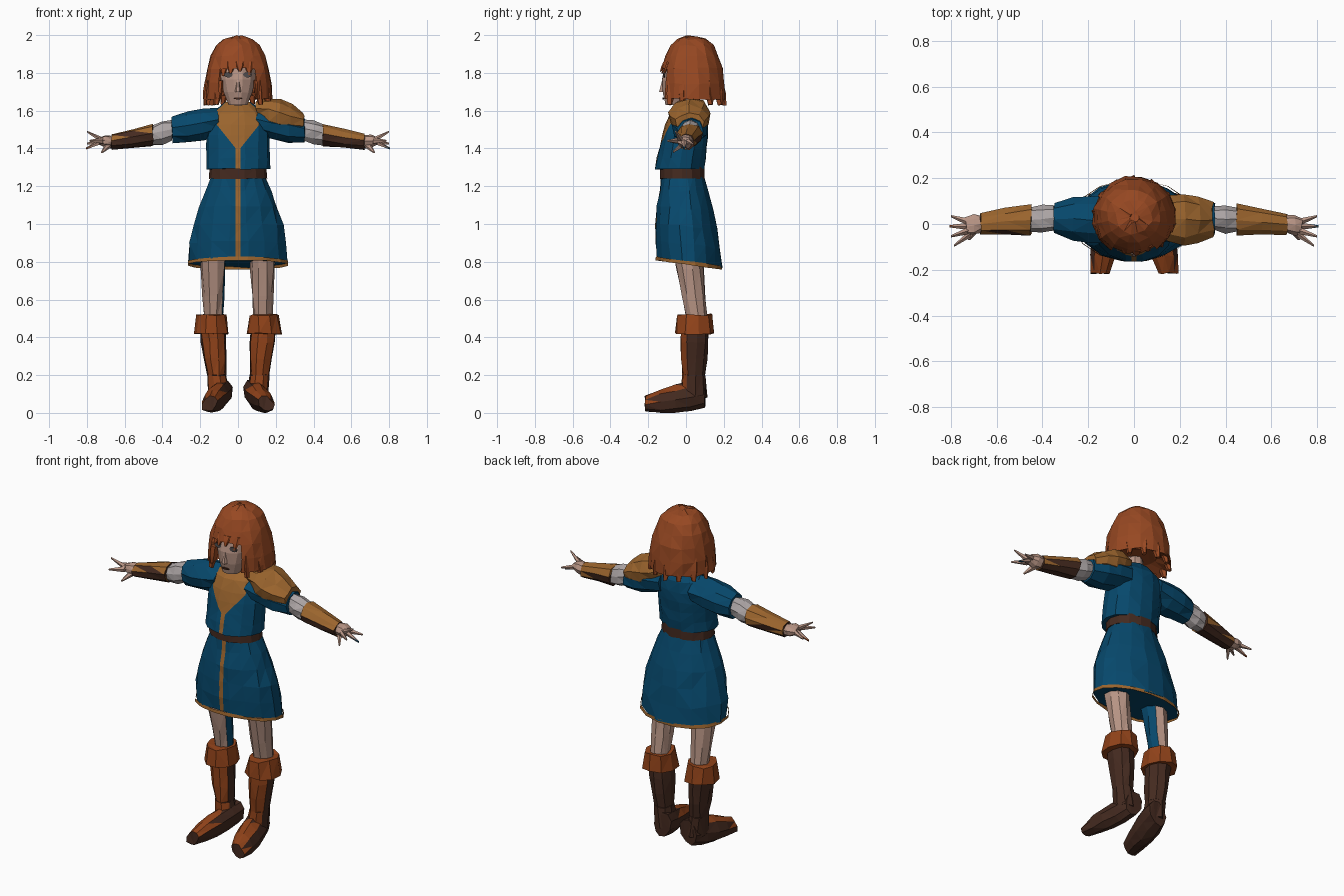
import bpy, bmesh, math, random
from mathutils import Vector

random.seed(4)
if "Cube" in bpy.data.objects:
    bpy.data.objects.remove(bpy.data.objects["Cube"])


def material(name, *rgb):
    mat = bpy.data.materials.new(name)
    mat.use_nodes = True
    mat.diffuse_color = (*rgb, 1)
    mat.node_tree.nodes["Principled BSDF"].inputs["Base Color"].default_value = (*rgb, 1)
    return mat


hair_red = material("auburn hair", .31, .065, .016)
blue = material("tunic blue", .002, .065, .15)
ochre = material("ochre trim", .33, .13, .027)
rust = material("rust leather", .28, .055, .01)
dark = material("dark leather", .058, .023, .014)
skin = material("skin", .48, .3, .235)
grey = material("undershirt grey", .42, .38, .38)
eye_grey = material("eye grey", .08, .07, .07)


def loft(name, axis, rings, mats, rule=None, sides=9, jitter=.004, mirror=False,
         warp=None, cuts=()):
    """Skin elliptical rings, each given as (centre, radius, second radius)."""
    bm = bmesh.new()
    first, second = [k for k in range(3) if k != axis]
    loops = []
    for centre, width, depth in rings:
        loop = []
        for i in range(sides):
            angle = math.tau * (i + .5) / sides - math.pi / 2
            co = Vector([c + random.uniform(-jitter, jitter) for c in centre])
            co[first] += width * math.cos(angle)
            co[second] += depth * math.sin(angle)
            loop.append(bm.verts.new(warp(co) if warp else co))
        loops.append(loop)
    for lower, upper in zip(loops, loops[1:]):
        for i in range(sides):
            j = (i + 1) % sides
            bm.faces.new((lower[i], lower[j], upper[j], upper[i]))
    bm.faces.new(loops[0])
    bm.faces.new(loops[-1])
    bmesh.ops.triangulate(bm, faces=bm.faces)
    for point, normal in cuts:
        bmesh.ops.bisect_plane(bm, geom=bm.verts[:] + bm.edges[:] + bm.faces[:],
                               plane_co=point, plane_no=normal)
    bmesh.ops.recalc_face_normals(bm, faces=bm.faces)
    # Colour faces by the rule; faces given None are removed
    if rule:
        removed = []
        for face in bm.faces:
            choice = rule(face.calc_center_median(), face.normal)
            if choice is None:
                removed.append(face)
            else:
                face.material_index = choice
        bmesh.ops.delete(bm, geom=removed, context="FACES")
    if mirror:
        for vert in bm.verts:
            vert.co.x = -vert.co.x
        bmesh.ops.reverse_faces(bm, faces=bm.faces)
    mesh = bpy.data.meshes.new(name)
    bm.to_mesh(mesh)
    bm.free()
    for mat in mats:
        mesh.materials.append(mat)
    bpy.context.collection.objects.link(bpy.data.objects.new(name, mesh))


def mix(pair, t):
    return pair[0] + (pair[1] - pair[0]) * t


def tube(name, start, end, width, depth, mats, rule=None, bulge=0, steps=2, **options):
    """Tapered tube between two points, swollen in the middle by the bulge."""
    start, end = Vector(start), Vector(end)
    span = [abs(c) for c in end - start]
    rings = []
    for i in range(steps + 1):
        t = i / steps
        swell = bulge * math.sin(math.pi * t)
        rings.append((start.lerp(end, t), mix(width, t) + swell, mix(depth, t) + swell))
    loft(name, span.index(max(span)), rings, mats, rule, **options)


def plate(name, x, y, z, width, height, mat, **options):
    """Thin oval plate facing the front."""
    tube(name, (x, y, z), (x, y + .008, z), (width, width), (height, height), [mat],
         steps=1, jitter=0, **options)


# Head and neck
tube("neck", (0, .02, 1.57), (0, 0, 1.7), (.05, .045), (.05, .05), [skin])
tube("head", (0, -.06, 1.63), (0, 0, 1.9), (.05, .08), (.05, .09), [skin],
     bulge=.03, steps=4, sides=12, jitter=.001)
tube("nose", (0, -.125, 1.7), (0, -.115, 1.78), (.016, .006), (.02, .008), [skin],
     sides=6, jitter=0)
plate("mouth", 0, -.124, 1.665, .025, .005, dark)


# Bobbed hair: a dome closed inside, open around the face
def face_opening(centre, normal):
    in_front = abs(centre.x) < .1 and centre.y < -.06
    return None if in_front and centre.z < 1.825 else 0


dome = [((0, .04, 1.7), .1, .1)]
for row in range(7):
    angle = math.radians(row * 14.5)
    radius = math.cos(angle) ** .7
    dome.append(((0, .032, 1.66 + .335 * math.sin(angle)), .182 * radius, .178 * radius))
loft("hair", 2, dome, [hair_red], face_opening, sides=16, jitter=.005)

# Pointed locks around the rim and flat ones over the brow
for i in range(11):
    angle = math.radians(i * 27.5 - 47)
    x, y = math.cos(angle), math.sin(angle)
    tube("hair_lock", (x * .15, y * .14 + .03, 1.76), (x * .172, y * .165 + .035, 1.63),
         (.028, .012), (.028, .012), [hair_red], sides=5, bulge=.005)
for x in (-.08, -.04, .01, .06):
    depth = x * x * 5
    tube("fringe_lock", (x * .9, depth - .112, 1.86), (x, depth - .135, 1.81 - abs(x) / 3),
         (.03, .006), (.008, .004), [hair_red], sides=5, bulge=.004, jitter=.001)


# Tunic top with an ochre open collar and front band
band = .012
collar_width = .11
collar_base = 1.4
collar_slope = .8


def collar(centre, normal):
    vee = (centre.z - collar_base) * collar_slope + band
    half = min(collar_width, max(band, vee))
    return int(centre.y < 0 and abs(centre.x) < half)


band_cuts, collar_cuts = [], []
for s in (-1, 1):
    band_cuts.append(((s * band, 0, 0), (1, 0, 0)))
    collar_cuts.append(((s * collar_width, 0, 0), (1, 0, 0)))
    collar_cuts.append(((s * band, 0, collar_base), (s, 0, -collar_slope)))

torso = []
for row in range(7):
    t = row / 6
    shoulder_slope = 1 - .6 * t ** 8
    torso.append(((0, .06 * t - .035, mix((1.29, 1.645), t)),
                  .17 * shoulder_slope, (.135 - .025 * t) * shoulder_slope))
loft("tunic_top", 2, torso, [blue, ochre], collar, sides=14, cuts=band_cuts + collar_cuts)

# Belt
tube("belt", (0, -.02, 1.24), (0, -.02, 1.3), (.155, .15), (.12, .12), [dark],
     steps=1, sides=14, jitter=.001)


# Flared skirt with a front band, hanging lower at the back
def hang(co):
    co.z -= co.y * (1.3 - co.z) * .28
    return co


def front_band(centre, normal):
    return int(abs(centre.x) < band and normal.y < -.3)


def hem_band(centre, normal):
    return None if abs(normal.z) > .8 else 0


skirt = []
for row in range(6):
    t = row / 5
    flare = math.sin(t * math.pi / 2)
    skirt.append(((0, .035 * t - .02, mix((1.27, .8), t)), .14 + .125 * flare, .11 + .065 * flare))
loft("skirt", 2, skirt, [blue, ochre], front_band, sides=16, jitter=.007, warp=hang,
     cuts=band_cuts)
tube("skirt_hem", (0, .015, .805), (0, .015, .785), (.268, .27), (.178, .18), [ochre],
     hem_band, steps=1, sides=16, jitter=.002, warp=hang)


# Colour rules for the two-tone parts
def bracer_underside(centre, normal):
    return int(normal.z + normal.y * .4 < .2)


def boot_back(centre, normal):
    return int(normal.y > -.5)


def foot_sides(centre, normal):
    return int(normal.z < .45 or centre.y > -.02)


def inner_lining(centre, normal):
    return int(normal.x < -.75)


def finger_end(centre, normal):
    return int(centre.x > .785)


def tilt_sole(co):
    co.z = max(0, co.z - (co.x - .13) * .3)
    return co


# Joints of one arm and one leg
shoulder, sleeve_end = Vector((.1, .02, 1.54)), Vector((.35, .025, 1.495))
elbow, wrist, knuckles = Vector((.45, .02, 1.47)), Vector((.67, 0, 1.435)), Vector((.735, -.01, 1.44))
hip, knee = Vector((.13, 0, .9)), Vector((.13, .06, .48))
boot_top, ankle, instep = Vector((.135, .045, .46)), Vector((.115, .04, .2)), Vector((.1, .04, .08))
heel, toe = Vector((.085, .1, .09)), Vector((.15, -.215, .055))
cuff_top, cuff_end = Vector((.14, .045, .52)), Vector((.14, .045, .42))

for word, tip_colour in (("left", blue), ("right", rust)):
    other = {"mirror": word == "right"}

    plate(word + "_eye", .05, -.119, 1.79, .024, .014, eye_grey, **other)

    # Arm
    tube(word + "_sleeve", shoulder, sleeve_end, (.1, .07), (.07, .068), [blue],
         bulge=.017, steps=3, jitter=.006, **other)
    tube(word + "_undersleeve", sleeve_end, elbow, (.055, .055), (.055, .055), [grey],
         bulge=.008, **other)
    tube(word + "_bracer", elbow, wrist, (.07, .048), (.06, .042), [ochre, dark],
         bracer_underside, **other)

    # Hand with spread fingers and a lowered thumb
    tube(word + "_palm", wrist, knuckles, (.036, .038), (.034, .02), [skin], bulge=.008, **other)
    for i in range(4):
        spread = i * .32 - .64
        root = knuckles + Vector((-.02, spread * .05, 0))
        reach = Vector((math.cos(spread), math.sin(spread), .6 * math.sin(i * 2)))
        tube(word + "_finger", root, root + reach * .09, (.018, .005), (.018, .005),
             [skin, tip_colour], finger_end if i == 2 else None, sides=5, jitter=0, **other)
    tube(word + "_thumb", wrist, wrist + Vector((.05, -.07, -.055)), (.024, .006), (.024, .006),
         [skin], steps=1, sides=5, jitter=0, **other)

    # Leg; only the right one has a blue lining on its inner side
    tube(word + "_leg", hip, knee, (.072, .05), (.08, .055), [skin, blue],
         inner_lining if word == "right" else None, steps=3, **other)

    # Boot
    tube(word + "_boot_shaft", boot_top, ankle, (.07, .052), (.075, .062), [rust, dark],
         boot_back, steps=3, bulge=.004, **other)
    tube(word + "_boot_ankle", ankle, instep, (.052, .06), (.062, .07), [rust, dark],
         boot_back, steps=1, **other)
    tube(word + "_boot_cuff", cuff_top, cuff_end, (.08, .095), (.095, .105), [rust],
         steps=1, jitter=.006, **other)
    tube(word + "_boot_foot", heel, toe, (.055, .042), (.075, .04), [rust, dark],
         foot_sides, bulge=.016, steps=4, warp=tilt_sole, **other)

# Shoulder guard on the left only
tube("shoulder_guard", (.1, .02, 1.605), (.345, .02, 1.54), (.08, .08), (.055, .05), [ochre],
     bulge=.035, steps=4, jitter=.007)
